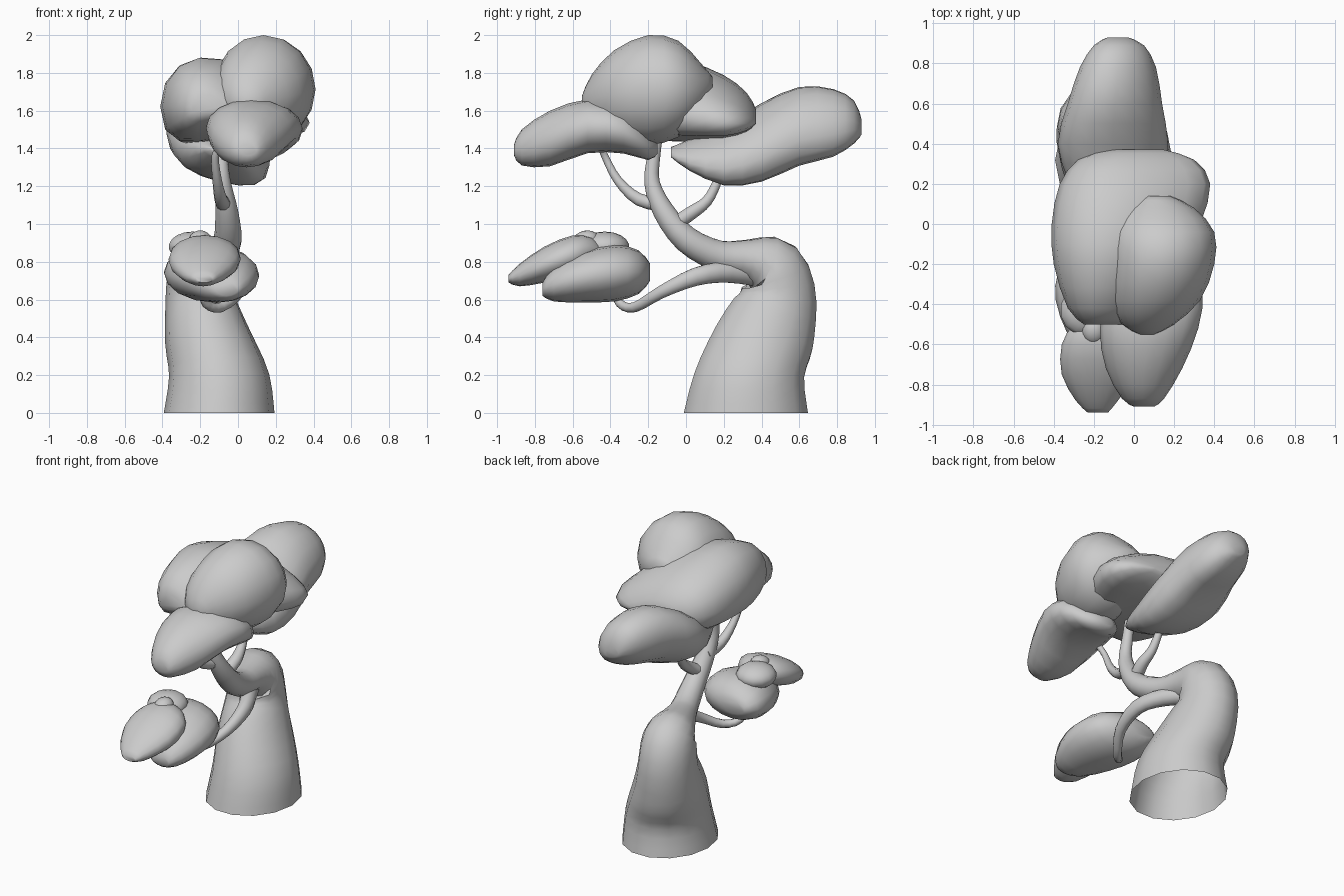
import bpy, bmesh, math
from mathutils import Vector

if "Cube" in bpy.data.objects:
    bpy.data.objects.remove(bpy.data.objects["Cube"])


def smooth_rows(rows, n):
    """Catmull-Rom interpolation of equal-length tuples."""
    out = []
    for i in range(len(rows) - 1):
        p0, p1 = rows[max(i - 1, 0)], rows[i]
        p2, p3 = rows[i + 1], rows[min(i + 2, len(rows) - 1)]
        for k in range(n):
            t = k / n
            out.append([0.5 * (2 * b + (c - a) * t + (2 * a - 5 * b + 4 * c - d) * t ** 2
                               + (3 * b - a - 3 * c + d) * t ** 3)
                        for a, b, c, d in zip(p0, p1, p2, p3)])
    return out + [list(rows[-1])]


def skin(name, rings, angle=50, open_start=False):
    """Bridge rings of points into a smooth object."""
    bm = bmesh.new()
    loops = [[bm.verts.new(p) for p in ring] for ring in rings]
    n = len(loops[0])
    for a, b in zip(loops, loops[1:]):
        for i in range(n):
            j = (i + 1) % n
            bm.faces.new((a[i], a[j], b[j], b[i]))
    if not open_start:
        bm.faces.new(loops[0])
    bm.faces.new(loops[-1])
    bmesh.ops.recalc_face_normals(bm, faces=bm.faces)
    me = bpy.data.meshes.new(name)
    bm.to_mesh(me)
    bm.free()
    ob = bpy.data.objects.new(name, me)
    bpy.context.collection.objects.link(ob)
    bpy.ops.object.select_all(action='DESELECT')
    ob.select_set(True)
    bpy.context.view_layer.objects.active = ob
    bpy.ops.object.shade_smooth_by_angle(angle=math.radians(angle))
    return ob


def limb(name, rows, sides=14, flat_base=False):
    """Tapered tube; rows are x, y, z, side radius, in-plane radius."""
    rows = smooth_rows(rows, 3)
    pts = [Vector(r[:3]) for r in rows]
    rings = []
    for i, r in enumerate(rows):
        t = (pts[min(i + 1, len(pts) - 1)] - pts[max(i - 1, 0)]).normalized()
        if flat_base and i < 8:   # rings ease up from a level base
            t = Vector((0, 0, 1)).lerp(t, (i / 8) ** 2).normalized()
        u = Vector((1, 0, 0))
        u = (u - t * u.dot(t)).normalized()
        v = t.cross(u)
        rings.append([pts[i] + u * r[3] * math.cos(a) + v * r[4] * math.sin(a)
                      for a in (2 * math.pi * k / sides for k in range(sides))])
    return skin(name, rings, open_start=flat_base)


def foliage(name, rows, dent=0.0, slope=0.0, low_slope=0.0, sides=16):
    """Leaf cloud lofted along y; rows are y, low z, high z, left x, right x."""
    rings = []
    for y, lo, hi, xl, xr in smooth_rows(rows, 2):
        xc, w, zc, h = (xl + xr) / 2, (xr - xl) / 2, (lo + hi) / 2, (hi - lo) / 2
        ring = []
        for k in range(sides):
            a = 2 * math.pi * k / sides
            c, s = math.cos(a), math.sin(a)
            tilt = (slope * (1 + s) + low_slope * (1 - s)) / 2
            if s < 0:
                s *= 1 - dent * s * s
            ring.append((xc + w * c, y, zc + h * s + tilt * w * c))
        rings.append(ring)
    return skin(name, rings, 60)


def pebble(name, centre, size, tilt):
    bpy.ops.mesh.primitive_uv_sphere_add(segments=14, ring_count=9, location=centre,
                                         rotation=tilt)
    ob = bpy.context.object
    ob.name = name
    ob.scale = size
    bpy.ops.object.shade_smooth()


# Bent trunk (open underneath) running into the main branch
limb("trunk", [
    (-.10, .317, 0, .293, .337), (-.10, .335, .2, .265, .298), (-.16, .415, .4, .228, .268),
    (-.20, .485, .6, .185, .213), (-.19, .45, .765, .17, .178), (-.15, .32, .81, .125, .11),
    (-.10, .17, .83, .09, .085), (-.055, 0, .92, .075, .072), (-.06, -.12, 1.07, .06, .058),
    (-.08, -.18, 1.22, .042, .042), (-.09, -.17, 1.36, .035, .035), (-.09, -.15, 1.48, .03, .03),
], flat_base=True)

# Side branches
limb("lower_branch", [
    (-.19, .42, .72, .06, .06), (-.07, .22, .745, .055, .058), (.01, .05, .72, .045, .05),
    (.0, -.13, .64, .035, .035), (-.09, -.27, .56, .028, .028),
    (-.17, -.35, .58, .024, .024), (-.2, -.4, .68, .02, .02)], 10)
limb("front_branch", [
    (-.07, -.11, 1.1, .045, .04), (-.09, -.25, 1.13, .035, .035),
    (-.11, -.36, 1.23, .025, .025), (-.12, -.43, 1.36, .02, .02), (-.08, -.46, 1.44, .02, .02)], 10)
limb("back_branch", [
    (-.06, -.06, 1.0, .045, .04), (-.04, .03, 1.06, .04, .038),
    (-.05, .11, 1.12, .03, .03), (-.06, .16, 1.21, .025, .025), (-.07, .19, 1.3, .02, .02)], 10)

# Upper canopy
foliage("front_foliage", [
    (-.91, 1.36, 1.42, 0, .1), (-.87, 1.30, 1.5, -.06, .15), (-.72, 1.29, 1.6, -.14, .24),
    (-.52, 1.36, 1.66, -.17, .32), (-.33, 1.36, 1.62, -.12, .34), (-.2, 1.33, 1.5, -.03, .25),
    (-.15, 1.37, 1.43, .05, .15)], dent=.1)
foliage("top_foliage", [
    (-.55, 1.61, 1.68, .03, .1), (-.5, 1.53, 1.79, -.06, .2), (-.38, 1.46, 1.92, -.12, .33),
    (-.2, 1.42, 2.0, -.13, .4), (-.04, 1.46, 1.97, -.12, .4), (.08, 1.57, 1.85, -.05, .3),
    (.14, 1.67, 1.78, .04, .18)])
foliage("middle_foliage", [
    (-.5, 1.55, 1.68, -.25, -.05), (-.42, 1.43, 1.79, -.33, .05), (-.2, 1.34, 1.87, -.4, .22),
    (0, 1.33, 1.85, -.41, .33), (.2, 1.35, 1.77, -.37, .38), (.32, 1.42, 1.68, -.28, .3),
    (.37, 1.5, 1.6, -.15, .15)], dent=.5, slope=-.25, low_slope=.12)
foliage("back_foliage", [
    (-.08, 1.36, 1.4, -.15, 0), (.02, 1.28, 1.44, -.23, .08), (.2, 1.19, 1.51, -.32, .15),
    (.4, 1.2, 1.63, -.38, .17), (.6, 1.28, 1.72, -.33, .14), (.78, 1.33, 1.71, -.27, .11),
    (.89, 1.41, 1.65, -.2, .05), (.93, 1.47, 1.55, -.13, -.03)], dent=.2, slope=-.25, low_slope=-.25)

# Lower leaf cluster
foliage("lower_foliage", [
    (-.76, .62, .69, -.12, .0), (-.7, .59, .77, -.22, .06), (-.55, .585, .85, -.33, .11),
    (-.38, .59, .89, -.39, .1), (-.25, .63, .86, -.38, .03), (-.19, .7, .79, -.32, -.12)])
foliage("lower_front_foliage", [
    (-.94, .69, .73, -.23, -.13), (-.88, .67, .79, -.29, -.08), (-.75, .69, .88, -.36, .0),
    (-.6, .73, .94, -.36, .01), (-.5, .78, .93, -.3, -.06), (-.45, .82, .88, -.22, -.12)])
pebble("leaf_tuft_large", (-.24, -.43, .88), (.13, .13, .08), (0, 0, 0))
pebble("leaf_tuft_small", (-.2, -.53, .915), (.06, .07, .05), (.2, 0, 0))
